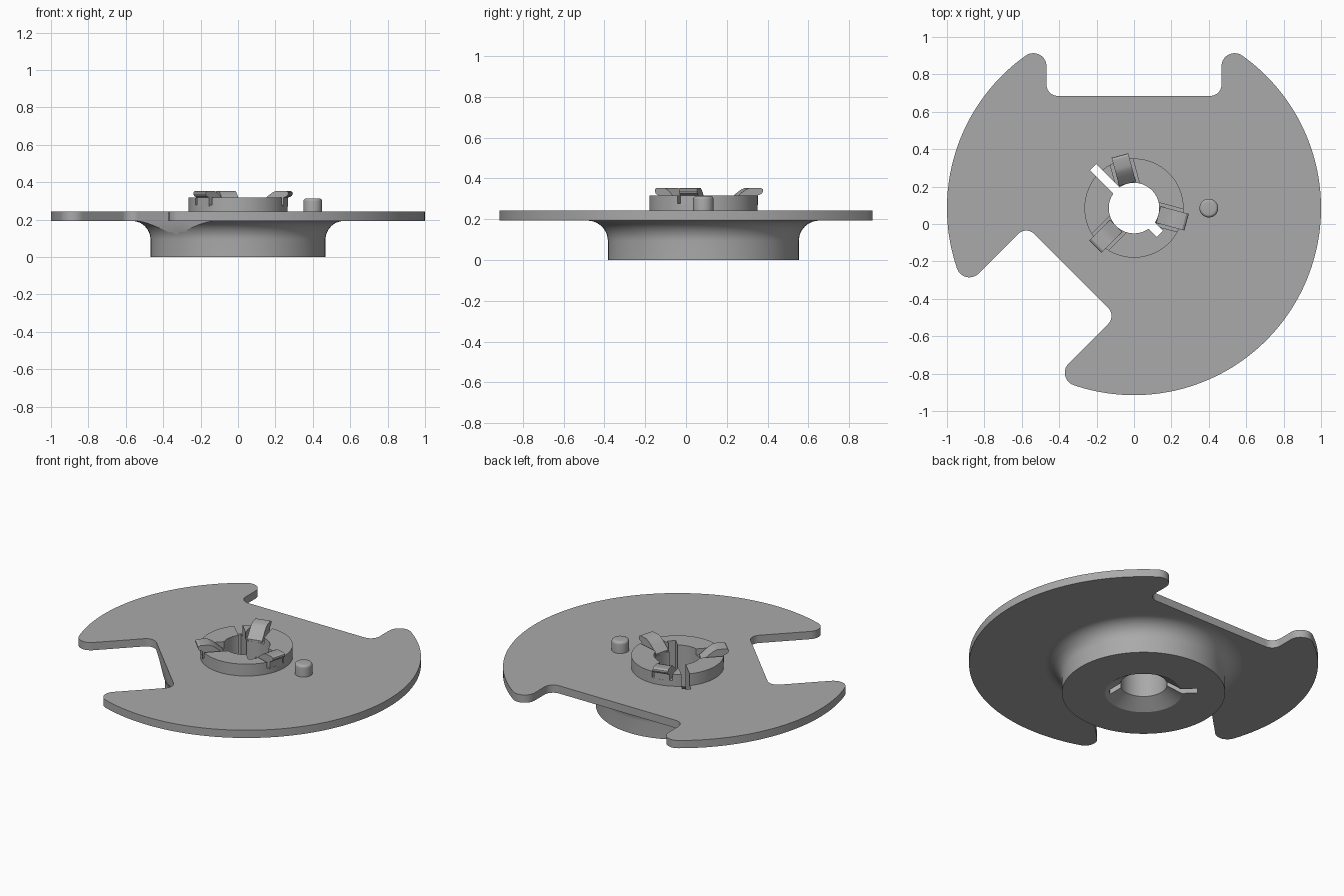
import bpy, bmesh
from math import sin, cos, pi, radians, sqrt
from mathutils import Matrix, Vector

if "Cube" in bpy.data.objects:
    bpy.data.objects.remove(bpy.data.objects["Cube"], do_unlink=True)

AXIS_Y = 0.085
DISC_LOW, DISC_TOP, RING_TOP = 0.193, 0.242, 0.317
BORE, RING_R, HUB_R, FLARE = 0.135, 0.265, 0.468, 0.1

grey = bpy.data.materials.new("plain grey")
grey.use_nodes = True
colour = (0.4, 0.4, 0.4, 1)
grey.diffuse_color = colour
grey.node_tree.nodes["Principled BSDF"].inputs["Base Color"].default_value = colour


def make_object(name, bm, x=0.0):
    bmesh.ops.recalc_face_normals(bm, faces=bm.faces)
    mesh = bpy.data.meshes.new(name)
    bm.to_mesh(mesh)
    bm.free()
    mesh.materials.append(grey)
    obj = bpy.data.objects.new(name, mesh)
    obj.location = (x, AXIS_Y, 0)
    bpy.context.collection.objects.link(obj)
    return obj


def lathe(name, profile, x=0.0, steps=96):
    """Turn a closed (radius, height) profile around the z axis."""
    bm = bmesh.new()
    verts = [bm.verts.new((r, 0, z)) for r, z in profile]
    edges = [bm.edges.new((v, verts[i - 1])) for i, v in enumerate(verts)]
    bmesh.ops.spin(bm, geom=verts + edges, axis=(0, 0, 1), cent=(0, 0, 0),
                   angle=2 * pi, steps=steps, use_duplicate=False)
    bmesh.ops.remove_doubles(bm, verts=bm.verts, dist=1e-5)
    return make_object(name, bm, x)


def prism(name, points, direction):
    """Extrude a closed outline along a direction."""
    bm = bmesh.new()
    face = bm.faces.new([bm.verts.new(p) for p in points])
    new = bmesh.ops.extrude_face_region(bm, geom=[face])["geom"]
    moved = [g for g in new if isinstance(g, bmesh.types.BMVert)]
    bmesh.ops.translate(bm, verts=moved, vec=direction)
    return make_object(name, bm)


def radial_box(name, angle, r0, r1, width, z0, z1):
    h = width / 2
    turn = Matrix.Rotation(radians(angle), 3, "Z")
    pts = [turn @ Vector(p) for p in ((r0, -h, z0), (r1, -h, z0), (r1, h, z0), (r0, h, z0))]
    return prism(name, pts, (0, 0, z1 - z0))


def cut(obj, cutters):
    bpy.context.view_layer.objects.active = obj
    for cutter in cutters:
        mod = obj.modifiers.new("cut", "BOOLEAN")
        mod.operation, mod.solver, mod.object = "DIFFERENCE", "EXACT", cutter
        bpy.ops.object.modifier_apply(modifier=mod.name)


def arc(cx, cy, r, a0, a1, n=10):
    return [(cx + r * cos(a0 + (a1 - a0) * i / n), cy + r * sin(a0 + (a1 - a0) * i / n))
            for i in range(n + 1)]


def notch(angle, depth, half, tip=0.07, corner=0.06):
    """Rounded notch in a unit disc, opening towards the angle."""
    tv = half + tip
    tu = sqrt((1 - tip) ** 2 - tv ** 2)
    out = arc(depth + corner, half - corner, corner, pi, pi / 2)
    out += arc(tu, tv, tip, -pi / 2, math_angle(tu, tv))
    side = [(u, -v) for u, v in reversed(out)] + out
    c, s = cos(radians(angle)), sin(radians(angle))
    return [(u * c - v * s, u * s + v * c) for u, v in side], math_angle(tu, tv)


def math_angle(u, v):
    return Vector((1, 0)).angle_signed(Vector((u, v))) * -1


# Disc outline: two notches joined by arcs of the rim
back, back_half = notch(90, 0.6, HUB_R)
side, side_half = notch(225, 0.475, 0.34)
outline = back + arc(0, 0, 1, pi / 2 + back_half, radians(225) - side_half, 40)[1:-1]
outline += side + arc(0, 0, 1, radians(225) + side_half, 2.5 * pi - back_half, 110)[1:-1]
disc = prism("notched_disc", [(x, y, DISC_LOW) for x, y in outline], (0, 0, DISC_TOP - DISC_LOW))

# Hub with flared top and countersunk bore
flare = arc(HUB_R + FLARE, DISC_LOW - FLARE, FLARE, pi, pi / 2, 12)
hub = lathe("flared_hub", [(0.22, 0), (HUB_R, 0)] + flare + [(BORE, DISC_LOW), (BORE, 0.055)])

# Raised ring around the bore
ring = lathe("raised_ring", [(BORE, DISC_TOP), (RING_R, DISC_TOP),
                             (RING_R, RING_TOP), (BORE, RING_TOP)])

# Cutters: bore, key slots, finger gaps and the notch through the flare
bore = lathe("bore_cutter", [(0, -0.1), (BORE, -0.1), (BORE, 0.6), (0, 0.6)])
slots = [radial_box("long_slot_cutter", 135, 0, 0.31, 0.048, -0.1, 0.6),
         radial_box("short_slot_cutter", -45, 0, 0.195, 0.048, -0.1, 0.6)]
claw_angles = (105, 225, 345)
gaps = [radial_box("gap_cutter", a, 0.1, 0.3, 0.125, 0.277, 0.5) for a in claw_angles]
trim = radial_box("flare_cutter", 225, 0.475, 0.8, 0.68, -0.1, 0.6)
cut(disc, [bore] + slots)
cut(hub, slots + [trim])
cut(ring, slots + gaps)
for helper in [bore, trim] + slots + gaps:
    bpy.data.objects.remove(helper, do_unlink=True)

# Hooked claws rising from the ring
claw_profile = [(BORE, 0.27), (BORE, 0.288), (0.155, 0.305), (0.18, 0.328), (0.205, 0.346),
                (0.225, 0.354), (0.278, 0.354), (0.289, 0.347), (0.291, 0.338),
                (0.286, 0.327), (0.275, 0.321), (0.264, 0.317), (0.264, 0.27)]
claws = []
for i, a in enumerate(claw_angles):
    turn = Matrix.Rotation(radians(a), 3, "Z")
    pts = [turn @ Vector((r, -0.046, z)) for r, z in claw_profile]
    claws.append(prism(f"claw_{i + 1}", pts, turn @ Vector((0, 0.092, 0))))

# Drive pin with a rounded top edge
pin = lathe("drive_pin", [(0, DISC_TOP - 0.01), (0.05, DISC_TOP - 0.01)]
            + arc(0.034, 0.298, 0.016, 0, pi / 2, 5) + [(0, 0.314)], x=0.4, steps=40)

# Smooth curved walls, keep hard edges
bpy.ops.object.select_all(action="DESELECT")
for obj in [disc, hub, ring, pin] + claws:
    obj.select_set(True)
bpy.context.view_layer.objects.active = disc
bpy.ops.object.shade_smooth_by_angle(angle=radians(32))
